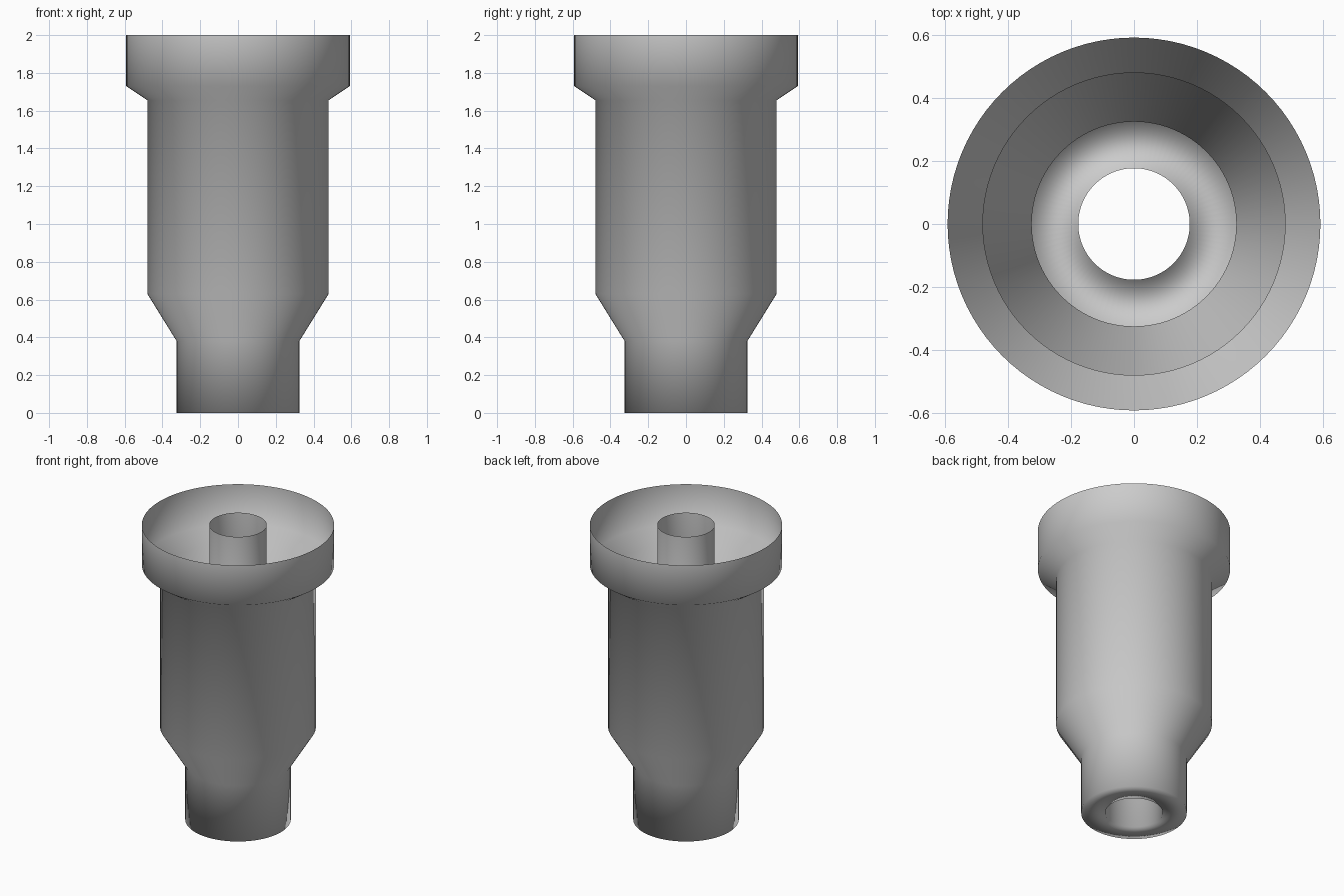
import bpy, bmesh, math

if "Cube" in bpy.data.objects:
    bpy.data.objects.remove(bpy.data.objects["Cube"])

SIDES = 96
# Half profile (radius, height): inner tube top, flat base, stepped shell, open rim
PROFILE = [(0.177, 2.0), (0.177, 0.0), (0.325, 0.0), (0.325, 0.38),
           (0.48, 0.63), (0.48, 1.655), (0.592, 1.73), (0.592, 2.0)]


def lathe(name, profile, sides):
    """Revolve an open profile around z into a thin, single-walled surface."""
    bm = bmesh.new()
    rings = [[bm.verts.new((r * math.cos(2 * math.pi * i / sides),
                            r * math.sin(2 * math.pi * i / sides), z))
              for i in range(sides)] for r, z in profile]
    for low, high in zip(rings, rings[1:]):
        for i in range(sides):
            j = (i + 1) % sides
            bm.faces.new((low[i], low[j], high[j], high[i]))
    for f in bm.faces:
        f.smooth = True
    mesh = bpy.data.meshes.new(name)
    bm.to_mesh(mesh)
    bm.free()
    obj = bpy.data.objects.new(name, mesh)
    bpy.context.collection.objects.link(obj)
    return obj


# Stepped cup with a central through-tube
lathe("stepped_bushing", PROFILE, SIDES)
